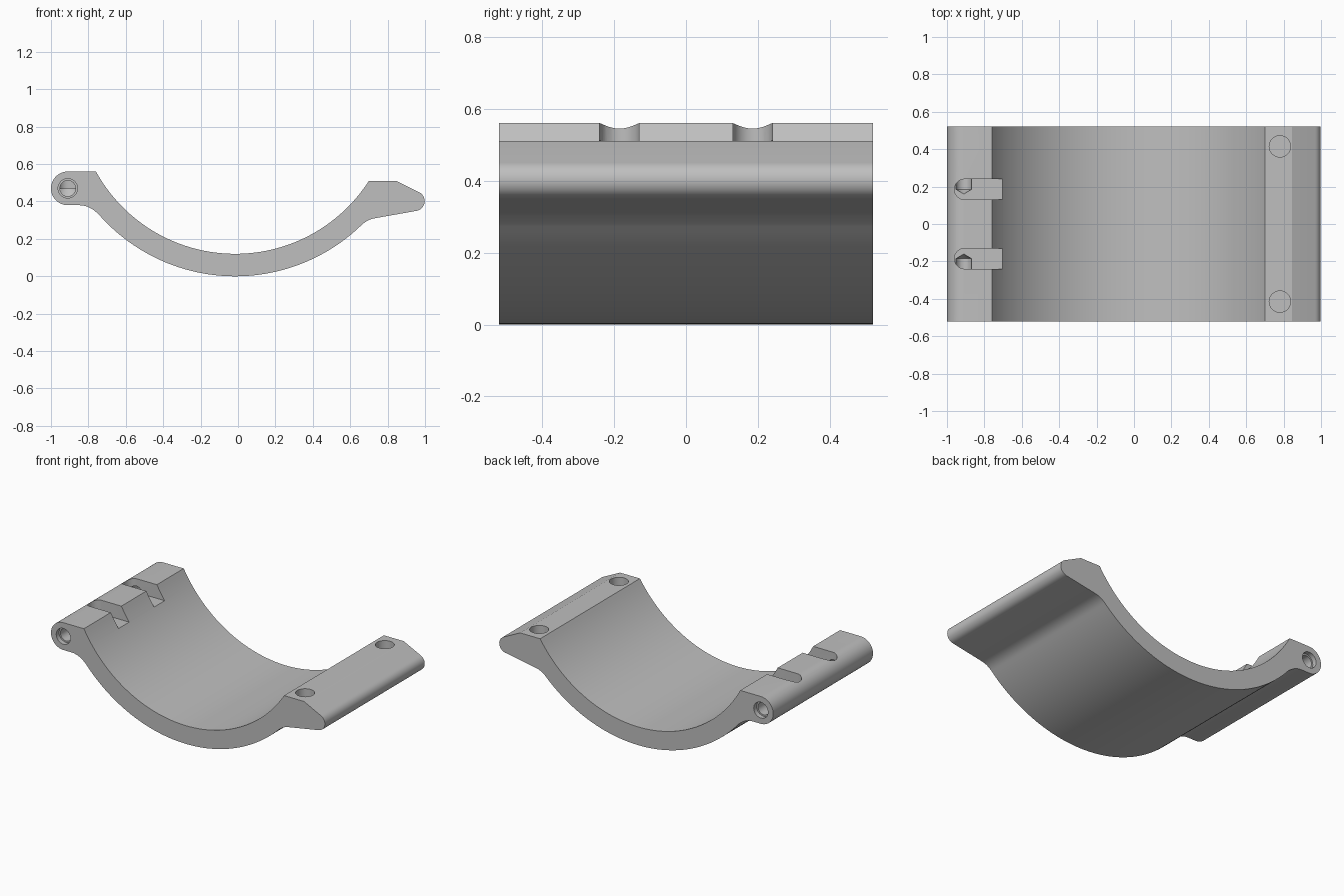
import bpy, bmesh
from math import sin, cos, radians, atan2, degrees
from mathutils import Matrix, Vector

cube = bpy.data.objects.get("Cube")
if cube:
    bpy.data.objects.remove(cube)

HALF = 0.52                 # half width along y
CX, CZ = -0.015, 0.97       # centre of the saddle arcs
R_IN, R_OUT = 0.85, 0.97
HINGE = (-0.91, 0.47)
PIN_Y = 0.185               # slot centre and pin-hole depth


def arc(cx, cz, r, a0, a1, n):
    """Points on an arc in the xz plane, angles in degrees."""
    angles = [radians(a0 + (a1 - a0) * i / n) for i in range(n + 1)]
    return [(cx + r * cos(a), cz + r * sin(a)) for a in angles]


def fillet(p0, ctrl, p1, n=8):
    """Rounded blend between two points."""
    ts = [i / n for i in range(n + 1)]
    return [tuple((1 - t) ** 2 * a + 2 * t * (1 - t) * c + t * t * b
                  for a, c, b in zip(p0, ctrl, p1)) for t in ts]


def angle_of(x, z):
    return degrees(atan2(z - CZ, x - CX))


def finish(bm, name):
    bmesh.ops.recalc_face_normals(bm, faces=bm.faces)
    mesh = bpy.data.meshes.new(name)
    bm.to_mesh(mesh)
    bm.free()
    obj = bpy.data.objects.new(name, mesh)
    bpy.context.collection.objects.link(obj)
    return obj


def prism(name, points, direction):
    """Extrude a closed outline of 3D points."""
    bm = bmesh.new()
    face = bm.faces.new([bm.verts.new(p) for p in points])
    new = bmesh.ops.extrude_face_region(bm, geom=[face])["geom"]
    verts = [v for v in new if isinstance(v, bmesh.types.BMVert)]
    bmesh.ops.translate(bm, verts=verts, vec=direction)
    return finish(bm, name)


def cone(name, r1, r2, start, end, sides=32):
    """Cylinder or cone running from start to end."""
    a, b = Vector(start), Vector(end)
    turn = (b - a).to_track_quat('Z', 'Y').to_matrix().to_4x4()
    bm = bmesh.new()
    bmesh.ops.create_cone(bm, cap_ends=True, segments=sides, radius1=r1, radius2=r2,
                          depth=(b - a).length,
                          matrix=Matrix.Translation((a + b) / 2) @ turn)
    return finish(bm, name)


# Side outline: saddle, clasp flange and hinge barrel
outer_left = angle_of(-0.745, 0.331)
outer_right = angle_of(0.66, 0.273)
outer = arc(CX, CZ, R_OUT, outer_left, outer_right, 64)
inner = arc(CX, CZ, R_IN, angle_of(0.70, 0.51), angle_of(-0.76, 0.56), 64)
outline = outer
outline += fillet(outer[-1], (0.69, 0.302), (0.73, 0.31))
outline += arc(0.945, 0.402, 0.053, -80, 64, 14)
outline += [(0.845, 0.51)]
outline += inner
outline += arc(*HINGE, 0.09, 90, 270, 24)
outline += fillet((-0.85, 0.38), (-0.795, 0.38), outer[0])[:-1]
clamp = prism("clamp_half", [(x, -HALF, z) for x, z in outline], (0, 2 * HALF, 0))

# Cutters: pin holes, slots and round pockets
cutters = []
hx, hz = HINGE
for s, side in ((-1, "front"), (1, "back")):
    cutters += [
        cone(side + "_pin_counterbore", 0.052, 0.052,
             (hx, s * 0.6, hz), (hx, s * (HALF - 0.03), hz)),
        cone(side + "_pin_bore", 0.042, 0.042,
             (hx, s * 0.6, hz), (hx, s * PIN_Y, hz)),
        cone(side + "_pin_tip", 0, 0.042,
             (hx, s * 0.16, hz), (hx, s * (PIN_Y + 0.001), hz)),
        cone(side + "_pocket", 0.057, 0.057,
             (0.78, s * 0.415, 0.41), (0.78, s * 0.415, 0.6), 48),
    ]
    end = arc(-0.905, s * PIN_Y, 0.055, 90, 270, 16)
    shape = end + [(-0.6, s * PIN_Y - 0.055), (-0.6, s * PIN_Y + 0.055)]
    cutters.append(prism(side + "_slot", [(x, y, hz) for x, y in shape], (0, 0, 0.2)))

bpy.context.view_layer.objects.active = clamp
for c in cutters:
    mod = clamp.modifiers.new(c.name, 'BOOLEAN')
    mod.operation, mod.solver, mod.object = 'DIFFERENCE', 'EXACT', c
    bpy.ops.object.modifier_apply(modifier=mod.name)
for c in cutters:
    bpy.data.objects.remove(c)

# Colour and shading
grey = bpy.data.materials.new("light_grey")
grey.use_nodes = True
colour = (0.52, 0.52, 0.52, 1)
grey.diffuse_color = colour
grey.node_tree.nodes["Principled BSDF"].inputs["Base Color"].default_value = colour
clamp.data.materials.clear()
clamp.data.materials.append(grey)
for f in clamp.data.polygons:
    f.material_index = 0
bpy.ops.object.select_all(action='DESELECT')
clamp.select_set(True)
bpy.ops.object.shade_smooth_by_angle(angle=radians(25))
